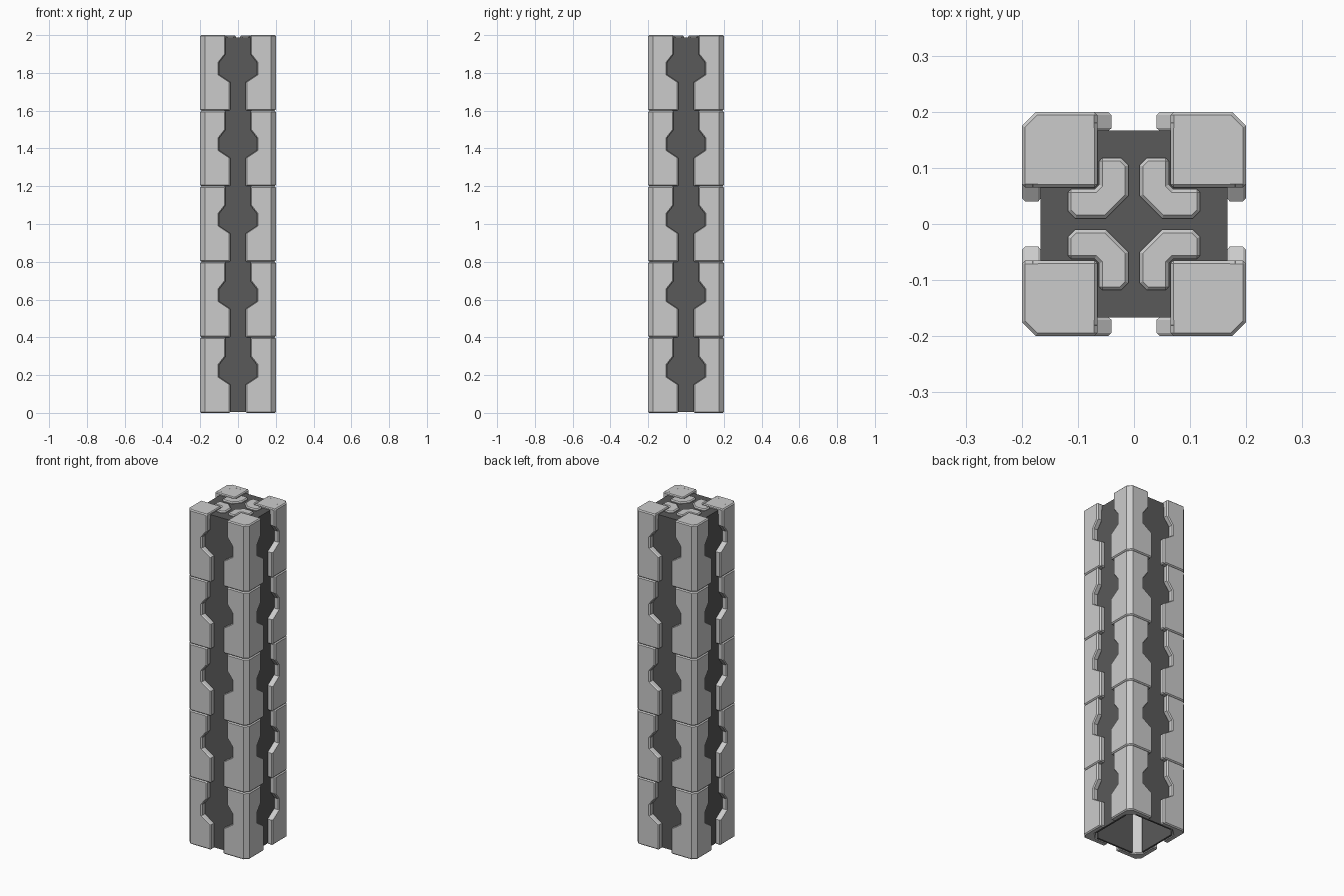
import bpy, bmesh

if "Cube" in bpy.data.objects:
    bpy.data.objects.remove(bpy.data.objects["Cube"])

SEG = 0.4


def loft(name, rings, bevel=0.0):
    """Closed solid through a stack of equal-length rings."""
    bm = bmesh.new()
    loops = [[bm.verts.new(p) for p in r] for r in rings]
    n = len(loops[0])
    for a, b in zip(loops, loops[1:]):
        for i in range(n):
            j = (i + 1) % n
            bm.faces.new((a[i], a[j], b[j], b[i]))
    bm.faces.new(loops[0])
    bm.faces.new(loops[-1])
    bmesh.ops.recalc_face_normals(bm, faces=bm.faces[:])
    me = bpy.data.meshes.new(name)
    bm.to_mesh(me)
    bm.free()
    ob = bpy.data.objects.new(name, me)
    bpy.context.collection.objects.link(ob)
    if bevel:
        m = ob.modifiers.new("edge_bevel", 'BEVEL')
        m.width = bevel
        m.segments = 1
        m.limit_method = 'ANGLE'
        m.angle_limit = 1.1
    return ob


def prism(name, outline, z0, z1, bevel=0.0):
    return loft(name, [[(x, y, z) for x, y in outline] for z in (z0, z1)], bevel)


def mirror_xy(ob):
    m = ob.modifiers.new("four_corners", 'MIRROR')
    m.use_axis = (True, True, False)
    m.use_mirror_merge = False


dark = bpy.data.materials.new("dark_core")
dark.diffuse_color = (0.1, 0.1, 0.1, 1)
dark.use_nodes = True
dark.node_tree.nodes["Principled BSDF"].inputs["Base Color"].default_value = dark.diffuse_color

# Corner armour: L section whose edge follows the notched profile (z, half gap)
profile = [(0, .04), (.15, .04), (.19, .10), (.255, .10), (.30, .065), (SEG, .065)]
rings = []
for z, g in profile:
    rings.append([(x, y, z) for x, y in [
        (g, .2), (.175, .2), (.2, .175), (.2, g),
        (.165, g), (.165, .125), (.125, .165), (g, .165)]])
panel = loft("corner_panels", rings, 0.006)
arr = panel.modifiers.new("stack", 'ARRAY')
arr.count = 5
arr.use_relative_offset = False
arr.use_constant_offset = True
arr.constant_offset_displace = (0, 0, SEG)
mirror_xy(panel)

# Square caps closing the corners at the top
cap = prism("corner_caps", [(.065, .065), (.185, .065), (.185, .17), (.17, .185), (.065, .185)],
            1.96, 1.9998, 0.005)
mirror_xy(cap)

# Bevelled L plates set around the centre of the top
plate = prism("top_plates", [
    (.01, .05), (.05, .01), (.105, .01), (.118, .023), (.118, .062), (.07, .062),
    (.062, .07), (.062, .118), (.023, .118), (.01, .105)], 1.97, 1.998)
bv = plate.modifiers.new("edge_bevel", 'BEVEL')
bv.width = 0.006
bv.segments = 1
bv.limit_method = 'ANGLE'
bv.angle_limit = 1.1
mirror_xy(plate)

# Dark recessed wall on each side, hollow inside
for i, side in enumerate(("front", "right", "back", "left")):
    wall = prism(side + "_core_wall",
                 [(-.12, -.167), (.12, -.167), (.12, -.157), (-.12, -.157)], 0.004, 1.98)
    wall.rotation_euler.z = i * 1.5707963
    wall.data.materials.append(dark)

# Dark lid under the top plates
c = .167
lid = prism("core_lid", [(-c, -c), (c, -c), (c, c), (-c, c)], 1.965, 1.988)
lid.data.materials.append(dark)
